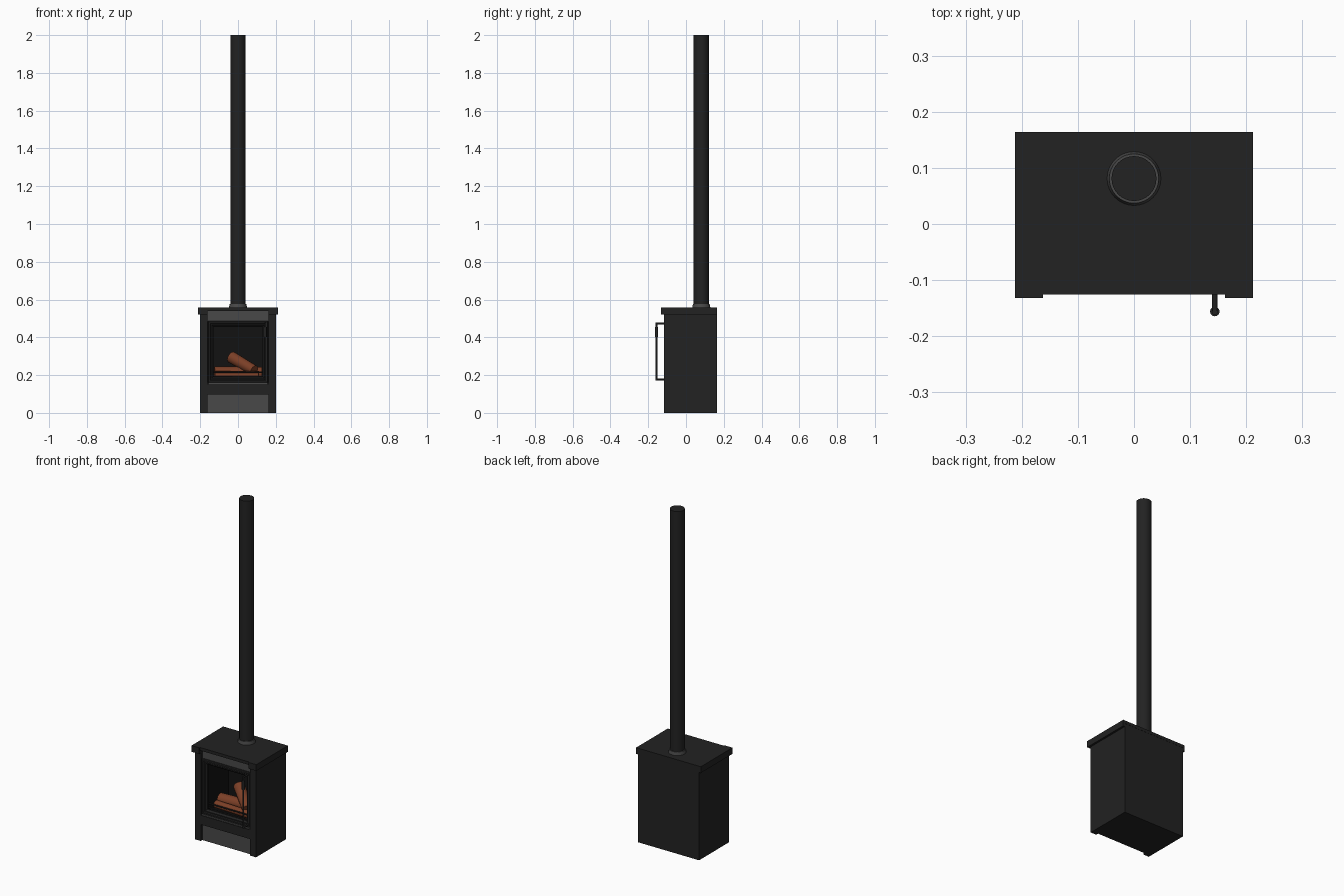
import bpy, bmesh
from mathutils import Vector

if "Cube" in bpy.data.objects:
    bpy.data.objects.remove(bpy.data.objects["Cube"])


def material(name, rgb):
    m = bpy.data.materials.new(name)
    m.diffuse_color = (*rgb, 1)
    m.use_nodes = True
    m.node_tree.nodes["Principled BSDF"].inputs["Base Color"].default_value = m.diffuse_color
    return m


BLACK = material("black_steel", (0.016, 0.016, 0.016))
GREY = material("grey_steel", (0.065, 0.065, 0.065))
SOOT = material("soot", (0.006, 0.006, 0.006))
BARK = material("bark", (0.2, 0.05, 0.02))


def add_mesh(name, bm, mat):
    bmesh.ops.recalc_face_normals(bm, faces=bm.faces[:])
    me = bpy.data.meshes.new(name)
    bm.to_mesh(me)
    bm.free()
    me.materials.append(mat)
    ob = bpy.data.objects.new(name, me)
    bpy.context.collection.objects.link(ob)
    return ob


def box(name, x, y, z, mat=BLACK):
    bm = bmesh.new()
    bmesh.ops.create_cube(bm, size=1)
    for v in bm.verts:
        v.co = [(a[0] + a[1]) / 2 + c * (a[1] - a[0]) for a, c in zip((x, y, z), v.co)]
    return add_mesh(name, bm, mat)


def frame(name, half, z0, z1, profile, mat=BLACK):
    """Sweep a closed (inset, y) profile around an upright rectangle."""
    bm = bmesh.new()
    loops = []
    for i, y in profile:
        h = half - i
        loops.append([bm.verts.new(c) for c in
                      ((-h, y, z0 + i), (h, y, z0 + i), (h, y, z1 - i), (-h, y, z1 - i))])
    for a, b in zip(loops, loops[1:] + loops[:1]):
        for k in range(4):
            n = (k + 1) % 4
            bm.faces.new((a[k], a[n], b[n], b[k]))
    return add_mesh(name, bm, mat)


def rod(name, a, b, r1, r2=None, mat=BLACK, sides=32):
    a, b = Vector(a), Vector(b)
    bm = bmesh.new()
    bmesh.ops.create_cone(bm, cap_ends=True, segments=sides, radius1=r1,
                          radius2=r1 if r2 is None else r2, depth=(b - a).length)
    rot = (b - a).to_track_quat('Z', 'Y')
    for v in bm.verts:
        v.co = rot @ v.co + (a + b) / 2
    ob = add_mesh(name, bm, mat)
    bpy.context.view_layer.objects.active = ob
    bpy.ops.object.select_all(action='DESELECT')
    ob.select_set(True)
    bpy.ops.object.shade_smooth_by_angle()
    return ob


BACK, FRONT, INNER = 0.163, -0.117, -0.098

# Stove body around the firebox
for s, side in ((-1, "left"), (1, "right")):
    box(side + "_side_panel", sorted((s * 0.145, s * 0.2)), (INNER, BACK), (0, 0.54))
    box(side + "_front_column", sorted((s * 0.162, s * 0.2)), (FRONT, INNER), (0, 0.54))
    box(side + "_top_lip", sorted((s * 0.2, s * 0.212)), (FRONT, BACK + 0.001), (0.521, 0.54))
    box(side + "_top_corner", sorted((s * 0.162, s * 0.212)), (-0.132, FRONT), (0.521, 0.558))
box("back_panel", (-0.145, 0.145), (0.12, BACK), (0, 0.54))
box("base_block", (-0.145, 0.145), (INNER, 0.12), (0, 0.165))
box("roof_block", (-0.145, 0.145), (INNER, 0.12), (0.48, 0.54))
box("top_plate", (-0.212, 0.212), (-0.126, BACK + 0.001), (0.54, 0.558))
frame("firebox_lining", 0.145, 0.165, 0.48, [(0, 0.12), (0, INNER), (0.003, INNER), (0.003, 0.12)], SOOT)
box("firebox_back", (-0.142, 0.142), (0.115, 0.12), (0.168, 0.477), SOOT)

# Front panels
box("upper_front_panel", (-0.162, 0.162), (INNER - 0.004, INNER), (0.484, 0.54), GREY)
box("lower_front_panel", (-0.162, 0.162), (INNER - 0.004, INNER), (0, 0.097), GREY)
box("front_band", (-0.162, 0.162), (FRONT + 0.001, INNER), (0.097, 0.152))
box("door_sill", (-0.157, 0.157), (FRONT + 0.001, INNER), (0.154, 0.162), GREY)

# Door with moulded surround
frame("door_frame", 0.16, 0.16, 0.486,
      [(0, INNER), (0, -0.11), (0.004, -0.114), (0.012, -0.114), (0.016, -0.109),
       (0.022, -0.109), (0.03, -0.1), (0.03, -0.092), (0.016, -0.092)])

# Door handle
HX, HY = 0.144, -0.157
for z, n in ((0.177, "lower"), (0.474, "upper")):
    rod(n + "_handle_arm", (HX, -0.108, z), (HX, HY, z), 0.005, sides=16)
rod("handle_bar", (HX, HY, 0.172), (HX, HY, 0.479), 0.005, sides=16)
rod("handle_grip", (HX, HY + 0.001, 0.402), (HX, HY + 0.001, 0.455), 0.0085, sides=16)

# Flue
rod("flue_collar", (0, 0.081, 0.558), (0, 0.081, 0.577), 0.048, 0.044, GREY)
rod("flue_pipe", (0, 0.081, 0.558), (0, 0.081, 2), 0.04)

# Logs and grate
rod("lying_log", (-0.125, 0.01, 0.212), (0.125, 0.03, 0.212), 0.034, 0.032, BARK, 16)
rod("leaning_log", (-0.035, 0.06, 0.295), (0.085, -0.035, 0.225), 0.032, 0.028, BARK, 16)
rod("small_log", (-0.12, -0.035, 0.2), (0.11, -0.045, 0.2), 0.022, 0.022, BARK, 16)
for z, n in ((0.19, "lower"), (0.215, "upper")):
    rod(n + "_grate_bar", (-0.142, -0.078, z), (0.142, -0.078, z), 0.004, mat=BLACK, sides=12)
